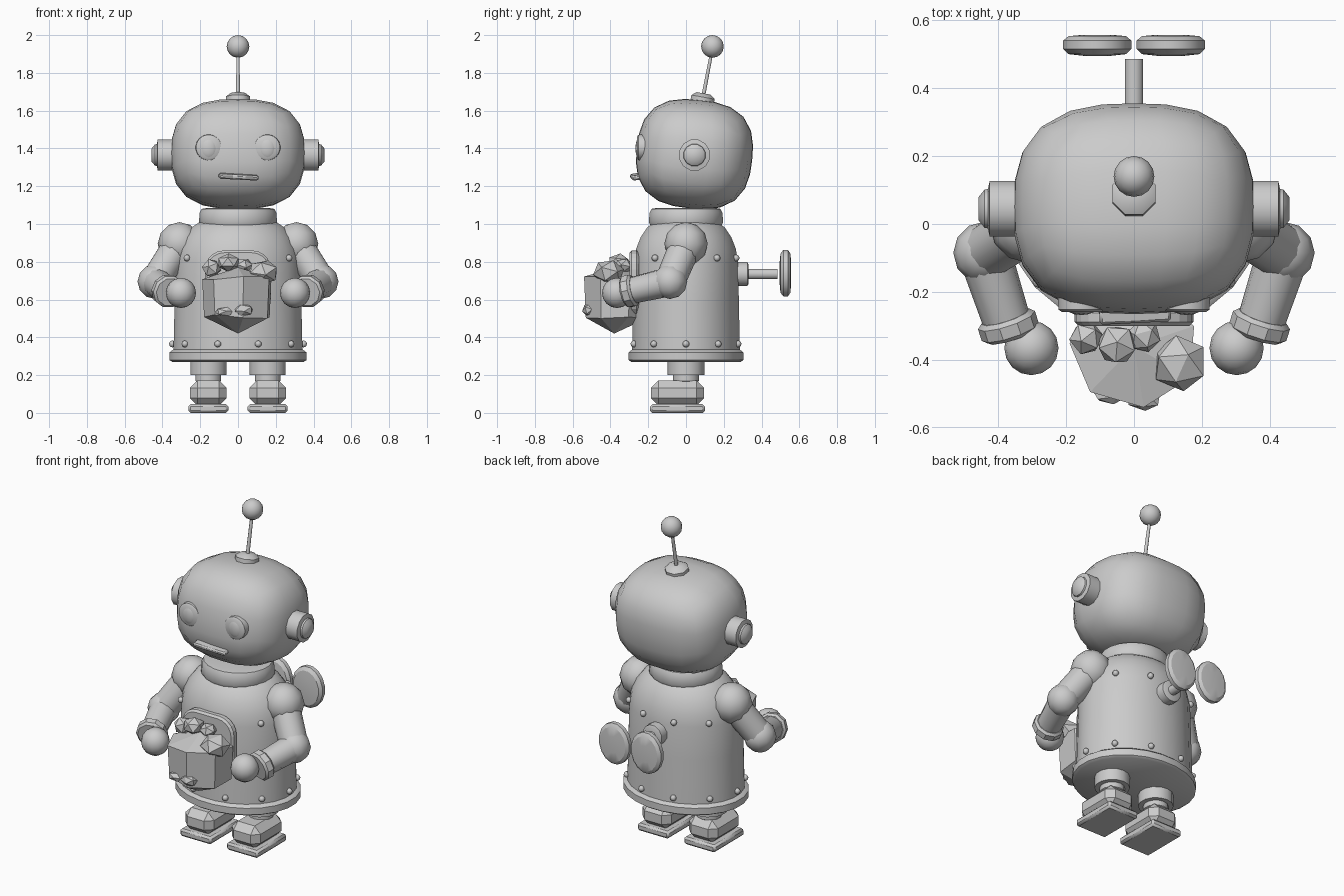
import bpy, bmesh, math, random
from mathutils import Vector, Matrix, Euler

if "Cube" in bpy.data.objects:
    bpy.data.objects.remove(bpy.data.objects["Cube"])

random.seed(4)


def finish(name, bm, angle=50, bevel=0, segs=1):
    bmesh.ops.recalc_face_normals(bm, faces=bm.faces)
    me = bpy.data.meshes.new(name)
    bm.to_mesh(me)
    bm.free()
    ob = bpy.data.objects.new(name, me)
    bpy.context.collection.objects.link(ob)
    if bevel:
        m = ob.modifiers.new("Bevel", 'BEVEL')
        m.width, m.segments = bevel, segs
    if angle:
        bpy.ops.object.select_all(action='DESELECT')
        ob.select_set(True)
        bpy.context.view_layer.objects.active = ob
        bpy.ops.object.shade_smooth_by_angle(angle=math.radians(angle))
    return ob


def lathe(name, profile, n=16, origin=(0, 0, 0), axis=(0, 0, 1), scale=(1, 1, 1), angle=50):
    """Spin (radius, height) points round an axis; closed with caps."""
    bm = bmesh.new()
    rot = Vector((0, 0, 1)).rotation_difference(Vector(axis)).to_matrix()
    rings = []
    for r, h in profile:
        ring = []
        for i in range(n):
            a = 2 * math.pi * (i + 0.5) / n
            p = rot @ Vector((r * math.cos(a), r * math.sin(a), h))
            ring.append(bm.verts.new(Vector(origin) + Vector([p[k] * scale[k] for k in range(3)])))
        rings.append(ring)
    for a, b in zip(rings, rings[1:]):
        for i in range(n):
            j = (i + 1) % n
            bm.faces.new((a[i], a[j], b[j], b[i]))
    bm.faces.new(rings[0])
    bm.faces.new(rings[-1])
    return finish(name, bm, angle)


def rod(name, a, b, r1, r2, n=12):
    d = Vector(b) - Vector(a)
    return lathe(name, [(r1, 0), (r2, d.length)], n, a, d.normalized())


def ball(name, c, r, n=16, scale=(1, 1, 1)):
    bm = bmesh.new()
    bmesh.ops.create_uvsphere(bm, u_segments=n, v_segments=max(6, n // 2), radius=r)
    bmesh.ops.scale(bm, vec=scale, verts=bm.verts)
    bmesh.ops.translate(bm, vec=c, verts=bm.verts)
    return finish(name, bm, 60)


def box(name, c, size, bevel, segs=1, rot=(0, 0, 0), angle=30):
    bm = bmesh.new()
    mat = Matrix.Translation(c) @ Euler(rot).to_matrix().to_4x4() @ Matrix.Diagonal((*size, 1))
    bmesh.ops.create_cube(bm, size=1, matrix=mat)
    return finish(name, bm, angle, bevel, segs)


def stone(name, c, r, scale=(1, 1, 1)):
    bm = bmesh.new()
    bmesh.ops.create_icosphere(bm, subdivisions=1, radius=r)
    rot = Euler([random.uniform(0, 3) for _ in range(3)]).to_matrix()
    bmesh.ops.rotate(bm, matrix=rot, verts=bm.verts)
    bmesh.ops.scale(bm, vec=scale, verts=bm.verts)
    bmesh.ops.translate(bm, vec=c, verts=bm.verts)
    return finish(name, bm, 0)


# Torso: oval lathe, base band and collar
oval = (1, 0.835, 1)
lathe("torso", [(0.345, 0.3), (0.338, 0.6), (0.332, 0.8), (0.318, 0.87), (0.29, 0.93),
                (0.25, 0.98), (0.19, 1.02)], 24, scale=oval)
lathe("base_band", [(0.35, 0.27), (0.367, 0.28), (0.367, 0.32), (0.345, 0.335)], 24, scale=oval)
lathe("collar", [(0.2, 0.99), (0.21, 1.01), (0.205, 1.06), (0.195, 1.08), (0.165, 1.085)],
      20, scale=(1, 0.95, 1))

# Rivets in two rows round the torso
for z, r in ((0.365, 0.347), (0.82, 0.334)):
    for k in range(10):
        a = math.radians(18 + 36 * k)
        ball("rivet", (r * math.sin(a), -r * 0.835 * math.cos(a), z), 0.018, 8)

# Chest plate
box("chest_plate", (0, -0.275, 0.685), (0.35, 0.05, 0.35), 0, angle=0)
plate = bpy.context.collection.objects["chest_plate"]
bm = bmesh.new()
bm.from_mesh(plate.data)
long_edges = [e for e in bm.edges if abs(e.verts[0].co.y - e.verts[1].co.y) > 0.01]
bmesh.ops.bevel(bm, geom=long_edges, offset=0.1, segments=5, profile=0.5, affect='EDGES')
bm.to_mesh(plate.data)
bm.free()
m = plate.modifiers.new("Bevel", 'BEVEL')
m.width, m.segments = 0.012, 1

# Head: rounded block, leaning back a little
bm = bmesh.new()
bmesh.ops.create_cube(bm, size=2)
bmesh.ops.subdivide_edges(bm, edges=bm.edges[:], cuts=5, use_grid_fill=True)
for v in bm.verts:
    d = Vector([math.tan(t * math.pi / 4) for t in v.co]).normalized()
    d /= sum(abs(t) ** 2.7 for t in d) ** (1 / 2.7)
    v.co = (d.x * 0.355, d.y * 0.307, d.z * 0.288)
bmesh.ops.rotate(bm, matrix=Matrix.Rotation(math.radians(-6), 3, 'X'), verts=bm.verts)
bmesh.ops.translate(bm, vec=(0, 0.045, 1.37), verts=bm.verts)
finish("head", bm, 60)

# Mouth
box("mouth", (0.003, -0.266, 1.25), (0.21, 0.05, 0.026), 0.008, 1, (0.15, 0.05, 0.05))

# Antenna
tilt = Vector((0, 0.18, 1)).normalized()
lathe("antenna_base", [(0.068, -0.02), (0.068, 0.012), (0.04, 0.032)], 8, (0, 0.088, 1.66), tilt)
rod("antenna_rod", (0, 0.09, 1.67), (0, 0.138, 1.92), 0.011, 0.009, 8)
ball("antenna_ball", (0, 0.14, 1.94), 0.06, 16)

# Wind-up key on the back
back = (0, 1, 0)
lathe("key_boss", [(0.065, 0.25), (0.065, 0.325), (0.055, 0.33)], 12, (0, 0, 0.735), back)
lathe("key_shaft", [(0.028, 0.3), (0.028, 0.485)], 12, (0, 0, 0.735), back)

for s, side in ((-1, "left"), (1, "right")):
    # Key wing
    lathe("key_wing_" + side, [(0.05, 0.495), (0.105, 0.5), (0.125, 0.515), (0.125, 0.54), (0.105, 0.553),
                               (0.05, 0.557)], 16, (s * 0.108, 0, 0.74), back, (0.82, 1, 1), 30)
    # Eye with rim
    lathe("eye_rim_" + side, [(0.07, 0), (0.068, 0.04), (0.058, 0.047)], 20,
          (s * 0.155, -0.212, 1.405), (0, -1, 0))
    ball("eye_" + side, (s * 0.155, -0.235, 1.4), 0.06, 16, (0.92, 0.55, 1.15))
    # Ear
    lathe("ear_" + side, [(0.084, 0.31), (0.084, 0.425), (0.06, 0.43), (0.058, 0.44), (0.035, 0.458)],
          12, (0, 0.045, 1.365), (s, 0, 0), angle=40)

    # Arm
    shoulder, elbow = (s * 0.31, 0, 0.895), (s * 0.44, -0.085, 0.695)
    wrist, hand = (s * 0.37, -0.3, 0.645), (s * 0.302, -0.365, 0.635)
    ball("shoulder_" + side, shoulder, 0.115, 12)
    rod("upper_arm_" + side, shoulder, elbow, 0.085, 0.08)
    ball("elbow_" + side, elbow, 0.092, 12)
    rod("forearm_" + side, elbow, wrist, 0.078, 0.07)
    d = (Vector(wrist) - Vector(elbow)).normalized()
    lathe("cuff_" + side, [(0.075, -0.03), (0.088, -0.018), (0.088, 0.018), (0.075, 0.03)],
          10, wrist, d, angle=30)
    ball("hand_" + side, hand, 0.08, 16)

    # Leg and boot
    x = s * 0.157
    lathe("leg_" + side, [(0.04, 0.15), (0.07, 0.17), (0.07, 0.2), (0.098, 0.2), (0.098, 0.3)],
          14, (x, 0, 0), angle=40)
    box("boot_" + side, (x, -0.045, 0.105), (0.194, 0.28, 0.135), 0.04, 1, angle=0)
    box("sole_" + side, (x, -0.045, 0.023), (0.212, 0.29, 0.046), 0.012)

# Large rough rock held between the hands
bm = bmesh.new()
n, rings = 7, []
for z, r in ((0.51, 0.18), (0.715, 0.19)):
    rings.append([bm.verts.new((r * math.sin(a), -0.365 - 0.93 * r * math.cos(a), z + random.uniform(-0.012, 0.012)))
                  for a in [2 * math.pi * i / n + 0.15 for i in range(n)]])
low, high = bm.verts.new((0, -0.38, 0.42)), bm.verts.new((0, -0.36, 0.77))
for i in range(n):
    j = (i + 1) % n
    bm.faces.new((rings[0][i], rings[0][j], rings[1][j], rings[1][i]))
    bm.faces.new((rings[0][j], rings[0][i], low))
    bm.faces.new((rings[1][i], rings[1][j], high))
finish("rock", bm, 0)

# Small stones on and in the rock
for c, r, sc in (((0.135, -0.41, 0.745), 0.085, (1, 1, 0.8)), ((-0.05, -0.355, 0.795), 0.062, (1, 1, 0.8)),
                 ((-0.14, -0.335, 0.765), 0.052, (1, 1, 1)), ((0.03, -0.515, 0.545), 0.045, (1.2, 0.8, 0.8)),
                 ((-0.07, -0.5, 0.535), 0.045, (1.2, 0.7, 0.6)), ((0.03, -0.33, 0.78), 0.05, (1, 1, 0.8))):
    stone("small_stone", c, r, sc)
